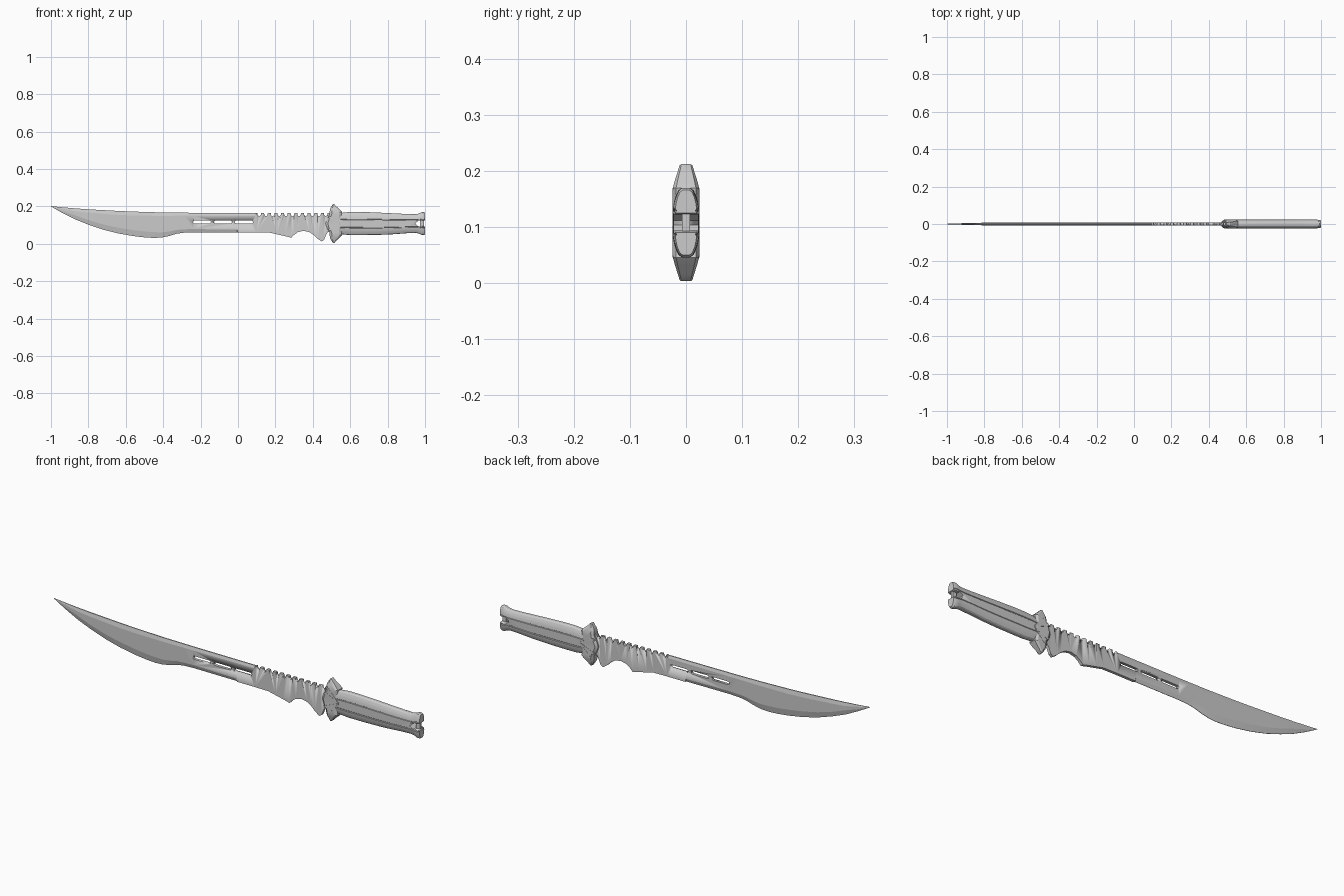
import bpy, bmesh, math

if "Cube" in bpy.data.objects:
    bpy.data.objects.remove(bpy.data.objects["Cube"])

MID = 0.108


def lerp(table, x):
    """Piecewise linear lookup in a list of (x, value)."""
    for (x0, a), (x1, b) in zip(table, table[1:]):
        if x <= x1:
            return a + (b - a) * max(0, (x - x0) / (x1 - x0))
    return table[-1][1]


def finish(bm, name, angle=30):
    bmesh.ops.recalc_face_normals(bm, faces=bm.faces)
    me = bpy.data.meshes.new(name)
    bm.to_mesh(me)
    bm.free()
    ob = bpy.data.objects.new(name, me)
    bpy.context.collection.objects.link(ob)
    bpy.ops.object.select_all(action='DESELECT')
    ob.select_set(True)
    bpy.context.view_layer.objects.active = ob
    bpy.ops.object.shade_smooth_by_angle(angle=math.radians(angle))
    return ob


def loft(name, rings, angle=30):
    """Skin equal-length closed rings and cap both ends."""
    bm = bmesh.new()
    rows = [[bm.verts.new(p) for p in r] for r in rings]
    n = len(rows[0])
    for a, b in zip(rows, rows[1:]):
        for i in range(n):
            bm.faces.new((a[i], a[(i + 1) % n], b[(i + 1) % n], b[i]))
    bm.faces.new(rows[0])
    bm.faces.new(rows[-1])
    return finish(bm, name, angle)


def prisms(name, outlines, y0, y1):
    """Extrude several x-z outlines along y into one object."""
    bm = bmesh.new()
    for pts in outlines:
        a = [bm.verts.new((x, y0, z)) for x, z in pts]
        b = [bm.verts.new((x, y1, z)) for x, z in pts]
        bm.faces.new(a)
        bm.faces.new(b)
        for i in range(len(a)):
            j = (i + 1) % len(a)
            bm.faces.new((a[i], a[j], b[j], b[i]))
    return finish(bm, name)


def cut(ob, cutter):
    mod = ob.modifiers.new("cut", 'BOOLEAN')
    mod.operation, mod.solver, mod.object = 'DIFFERENCE', 'EXACT', cutter
    bpy.context.view_layer.objects.active = ob
    bpy.ops.object.modifier_apply(modifier=mod.name)
    bpy.data.objects.remove(cutter)


def pill(x0, x1, z, r):
    """Horizontal slot outline with rounded ends."""
    pts = []
    for cx, start in ((x1 - r, -90), (x0 + r, 90)):
        for k in range(7):
            a = math.radians(start + k * 30)
            pts.append((cx + r * math.cos(a), z + r * math.sin(a)))
    return pts


# Blade: columns along x with an edge bevel below and a false edge above
bottom = [(-1, .199), (-.94, .165), (-.87, .13), (-.8, .102), (-.72, .075), (-.64, .055),
          (-.56, .041), (-.5, .034), (-.45, .031), (-.41, .033), (-.37, .041), (-.33, .053),
          (-.29, .059), (-.24, .061), (-.005, .06), (0, .06), (.1, .06), (.17, .059), (.21, .05),
          (.25, .041), (.285, .032), (.3, .048), (.32, .062), (.35, .069), (.38, .063),
          (.405, .047), (.425, .027), (.447, .012), (.46, .02), (.47, .045), (.48, .062), (.52, .064)]
top = [(-1, .201), (-.9, .191), (-.8, .184), (-.6, .173), (-.4, .167), (-.2, .165), (.52, .163)]
low_bevel = [(-1, .0004), (-.87, .022), (-.6, .032), (-.45, .031), (-.3, .018), (-.005, .015), (0, .002)]
high_bevel = [(-1, .0004), (-.87, .016), (-.6, .022), (-.3, .016), (.095, .012), (.1, .002)]
thick = [(-1, .0012), (-.9, .005), (-.8, .007)]
rings = []
for x in sorted({x for x, _ in bottom} | {.095, .1}):
    zb, zt, t = lerp(bottom, x), lerp(top, x), lerp(thick, x)
    eb = .0008 if x < 0 else t
    et = .0025 * t / .007 if x < .1 else t
    zl, zh = zb + lerp(low_bevel, x), zt - lerp(high_bevel, x)
    half = [(eb, zb), (t, zl), (t, zh), (et, zt)]
    rings.append([(x, y, z) for y, z in half] + [(x, -y, z) for y, z in reversed(half)])
blade = loft("blade", rings, 5)

# Spine teeth and lightening slots cut through the blade
cuts = [pill(a, b, .116, .008) for a, b in ((-.24, -.145), (-.128, -.033), (-.016, .08))]
for i in range(11):
    cx = .114 + i * .0355
    arc = [(cx + .009 * math.cos(math.radians(a)), .157 + .009 * math.sin(math.radians(a)))
           for a in range(180, 361, 30)]
    cuts.append(arc + [(cx + .012, .18), (cx - .012, .18)])
cut(blade, prisms("slot_cutter", cuts, -.03, .03))

# Grip: contoured section with two fine grooves on each side
g_top = [(.52, .16), (.56, .166), (.6, .170), (.66, .170), (.74, .167), (.82, .163), (.9, .159),
         (.95, .158), (.97, .162), (.98, .168), (.992, .170), (1, .166)]
g_bot = [(.52, .055), (.56, .050), (.6, .046), (.66, .046), (.74, .047), (.82, .050), (.9, .056),
         (.95, .058), (.97, .054), (.98, .048), (.992, .046), (1, .05)]
g_wid = [(.52, .022), (.56, .023), (.9, .0235), (.985, .023), (1, .019)]
quarter = [(.3, 1), (.58, .93), (.8, .76), (.93, .58), (1, .41), (.88, .38), (.88, .35), (.97, .32)]
side = quarter + [(y, -z) for y, z in reversed(quarter)]
section = side + [(-y, z) for y, z in reversed(side)]
rings = []
for x, zt in g_top:
    zb, w = lerp(g_bot, x), lerp(g_wid, x)
    c, h = (zt + zb) / 2, (zt - zb) / 2
    rings.append([(x, y * w, c + z * h) for y, z in section])
grip = loft("grip", rings, 28)

# Forked pommel end
fork = [(1.02, MID + .024), (.99, MID + .014), (.968, MID + .017), (.95, MID + .004),
        (.95, MID - .004), (.968, MID - .017), (.99, MID - .014), (1.02, MID - .024)]
cut(grip, prisms("pommel_cutter", [fork], -.05, .05))
prisms("tang_end", [[(.974, MID - .022), (.994, MID - .022), (.994, MID + .022), (.974, MID + .022)]],
       -.007, .007)

# Guard: horizontal slices, mirrored about the handle axis
slices = [(0, .468, .556, .0225), (.02, .474, .552, .0235), (.048, .489, .553, .024),
          (.062, .490, .556, .0235), (.078, .492, .541, .019), (.092, .500, .525, .0145),
          (.102, .506, .516, .0115), (.104, .509, .513, .009)]
rings = []
for dz, x0, x1, w in [(-d, a, b, w) for d, a, b, w in reversed(slices[1:])] + slices:
    z = MID + dz
    c = .012
    if x1 - x0 < .03:
        c = (x1 - x0) * .3
    rings.append([(x0, -w * .6, z), (x0 + c, -w, z), (x1 - c, -w, z), (x1, -w * .75, z),
                  (x1, w * .75, z), (x1 - c, w, z), (x0 + c, w, z), (x0, w * .6, z)])
loft("guard", rings, 25)

# Raised chevron ribs on both guard faces
ribs = []
for s in (1, -1):
    ribs.append([(.482, MID + s * .03), (.49, MID + s * .04), (.562, MID + s * .006), (.562, MID - s * .002)])
    ribs.append([(.500, MID + s * .058), (.509, MID + s * .062), (.556, MID + s * .012), (.548, MID + s * .010)])
for name, y0, y1 in (("guard_ribs_front", -.0245, -.018), ("guard_ribs_back", .018, .0245)):
    prisms(name, ribs, y0, y1)
